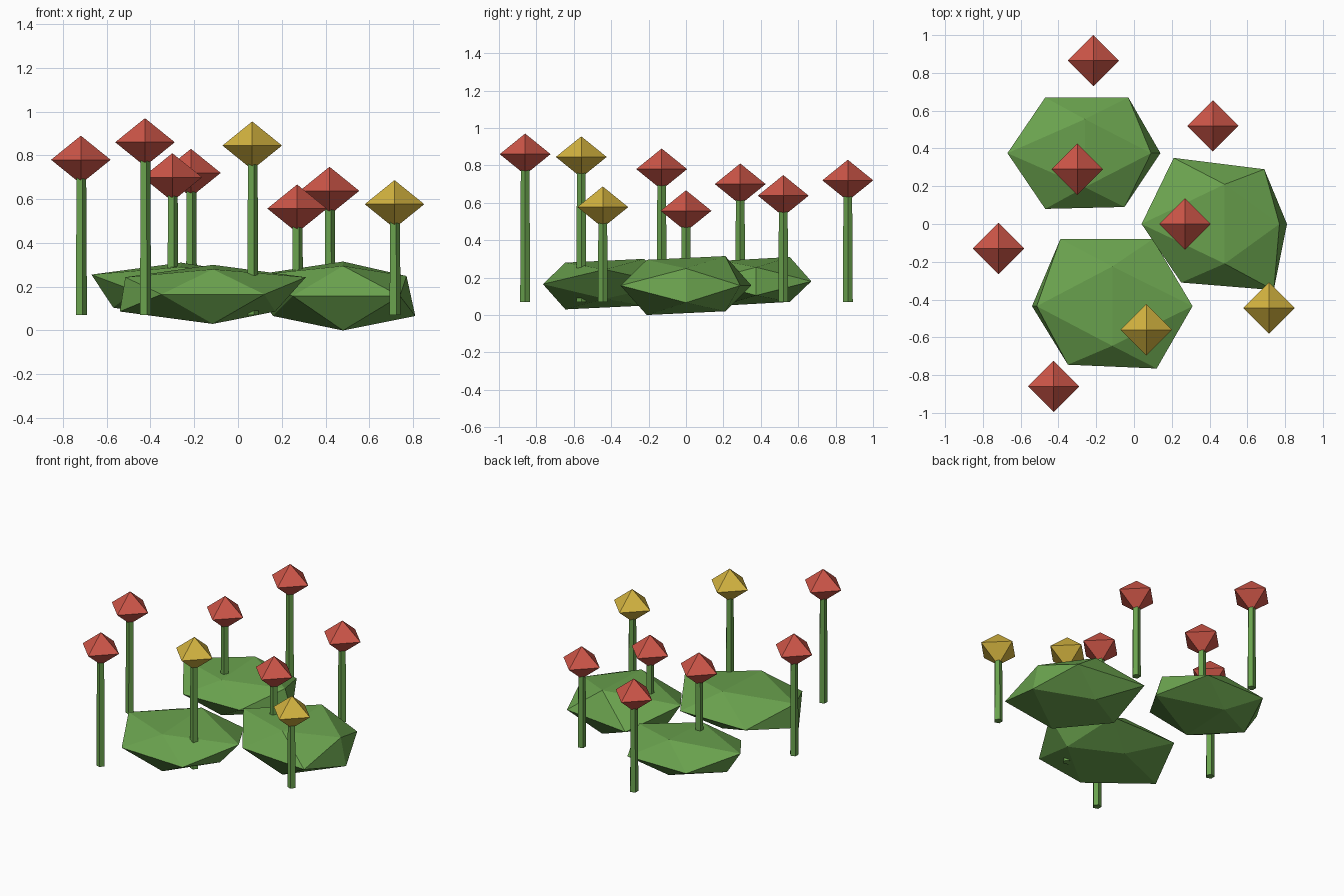
import bpy
import bmesh
import math
from mathutils import Matrix

default_cube = bpy.data.objects.get("Cube")
if default_cube:
    bpy.data.objects.remove(default_cube, do_unlink=True)


def make_material(name, colour):
    material = bpy.data.materials.new(name)
    material.use_nodes = True
    material.diffuse_color = (*colour, 1)
    shader = next(n for n in material.node_tree.nodes if n.type == "BSDF_PRINCIPLED")
    shader.inputs["Base Color"].default_value = (*colour, 1)
    shader.inputs["Roughness"].default_value = 0.9
    return material


leaf_green = make_material("leaf green", (0.144, 0.362, 0.076))
petal_red = make_material("petal red", (0.62, 0.093, 0.065))
petal_yellow = make_material("petal yellow", (0.66, 0.456, 0.051))


def finish(name, bm, material):
    bmesh.ops.recalc_face_normals(bm, faces=bm.faces)
    mesh = bpy.data.meshes.new(name)
    bm.to_mesh(mesh)
    bm.free()
    mesh.materials.append(material)
    bpy.context.scene.collection.objects.link(bpy.data.objects.new(name, mesh))


def hull(name, points, material):
    bm = bmesh.new()
    for point in points:
        bm.verts.new(point)
    bmesh.ops.convex_hull(bm, input=bm.verts)
    finish(name, bm, material)


# Squashed twenty-sided bush: waist corners, top and bottom ridges, paired tips
def bush(name, centre, ridge, heights, corners, upper_tips, lower_tips):
    x, y = centre
    bottom, top = heights
    middle = (bottom + top) / 2
    rise = (top - bottom) * 0.29
    points = [(cx, cy, middle) for cx, cy in corners]
    for side in (-1, 1):
        points += [(x, y + side * ridge, top + side * 0.01 - 0.01),
                   (x, y + side * ridge, bottom + side * 0.01 + 0.01)]
    points += [(tip, y, middle + rise) for tip in upper_tips]
    points += [(tip, y, middle - rise) for tip in lower_tips]
    hull(name, points, leaf_green)


bush("back_bush", (-0.26, 0.375), 0.18, (0.05, 0.31),
     [(-0.47, 0.67), (-0.03, 0.67), (-0.05, 0.09), (-0.47, 0.08)],
     (-0.67, 0.09), (-0.57, 0.14))
bush("front_bush", (-0.115, -0.435), 0.21, (0.03, 0.30),
     [(-0.39, -0.08), (0.1, -0.08), (0.12, -0.765), (-0.35, -0.745)],
     (-0.515, 0.31), (-0.54, 0.17))
bush("side_bush", (0.48, 0), 0.21, (0, 0.315),
     [(0.21, 0.35), (0.69, 0.29), (0.74, -0.35), (0.25, -0.31)],
     (0.04, 0.77), (0.16, 0.81))


# Five-sided stem topped by an eight-sided bloom
def flower(name, x, y, z, material):
    base = 0.07
    bm = bmesh.new()
    bmesh.ops.create_cone(
        bm, cap_ends=True, segments=5, radius1=0.028, radius2=0.024, depth=z - base,
        matrix=Matrix.Translation((x, y, (z + base) / 2)) @ Matrix.Rotation(-math.pi / 2, 4, "Z"))
    finish(name + "_stem", bm, leaf_green)
    width, height = 0.136, 0.11
    points = []
    for side in (-1, 1):
        points += [(x + side * width, y, z), (x, y + side * width, z), (x, y, z + side * height)]
    hull(name + "_bloom", points, material)


flower("left_edge_flower", 0.715, -0.445, 0.577, petal_yellow)
flower("front_flower", 0.065, -0.56, 0.845, petal_yellow)
flower("front_right_flower", -0.425, -0.86, 0.86, petal_red)
flower("right_edge_flower", -0.718, -0.13, 0.78, petal_red)
flower("back_bush_flower", -0.3, 0.29, 0.7, petal_red)
flower("back_flower", -0.215, 0.865, 0.72, petal_red)
flower("side_bush_flower", 0.27, 0, 0.557, petal_red)
flower("back_left_flower", 0.418, 0.52, 0.638, petal_red)
